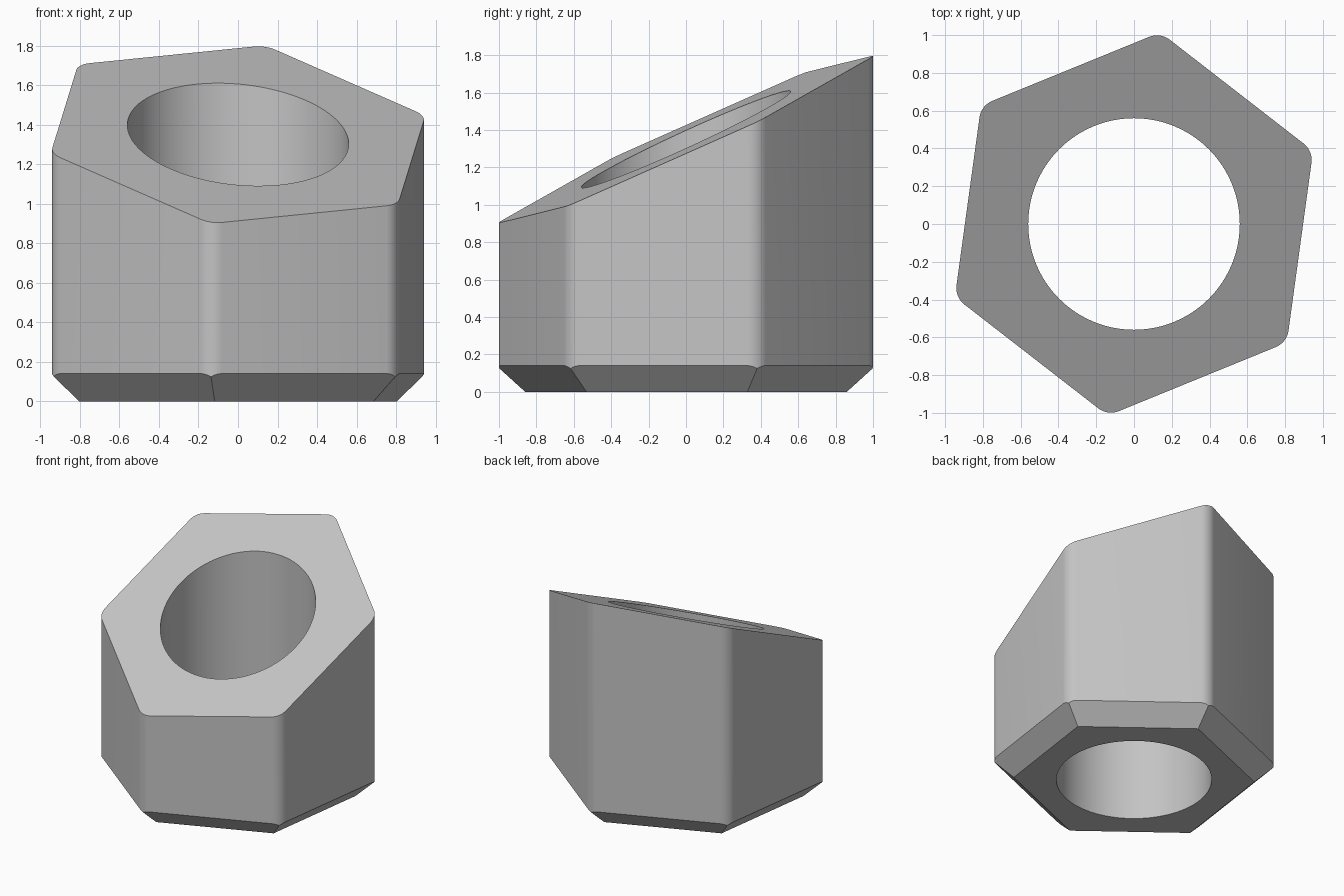
import bpy, bmesh
from math import radians, cos, sin
from mathutils import Vector

cube = bpy.data.objects.get("Cube")
if cube:
    bpy.data.objects.remove(cube, do_unlink=True)

APOTHEM, FILLET, BORE = 0.887, 0.11, 0.56
TURN = radians(22.2)          # direction of the first corner
CHAMFER_H, CHAMFER_IN = 0.14, 0.135
ARC = 8                       # segments in each rounded corner


def direction(a):
    return Vector((cos(a), sin(a), 0))


def trim(bm, point, normal):
    """Cut away everything on the normal's side and cap the opening."""
    geom = bm.verts[:] + bm.edges[:] + bm.faces[:]
    cut = bmesh.ops.bisect_plane(bm, geom=geom, dist=1e-6, plane_co=point,
                                 plane_no=normal.normalized(), clear_outer=True)
    edges = [e for e in cut["geom_cut"] if isinstance(e, bmesh.types.BMEdge)]
    bmesh.ops.holes_fill(bm, edges=edges, sides=0)


# Hexagonal prism with rounded upright corners
bm = bmesh.new()
outline = []
for k in range(6):
    corner = TURN + radians(60 * k)
    centre = direction(corner) * ((APOTHEM - FILLET) / cos(radians(30)))
    for j in range(ARC + 1):
        a = corner + radians(-30 + 60 * j / ARC)
        outline.append(bm.verts.new(centre + direction(a) * FILLET))
base = bm.faces.new(outline)
top = bmesh.ops.extrude_face_region(bm, geom=[base])["geom"]
bmesh.ops.translate(bm, vec=(0, 0, 2.2),
                    verts=[v for v in top if isinstance(v, bmesh.types.BMVert)])
bmesh.ops.recalc_face_normals(bm, faces=bm.faces[:])

# Slanted top
trim(bm, Vector((0, 0, 1.35)), Vector((0.085, -0.456, 1)))

# Flat chamfer under each side
for k in range(6):
    out = direction(TURN + radians(30 + 60 * k))
    trim(bm, out * (APOTHEM - CHAMFER_IN),
         out * CHAMFER_H - Vector((0, 0, CHAMFER_IN)))

bmesh.ops.recalc_face_normals(bm, faces=bm.faces[:])
mesh = bpy.data.meshes.new("hex_sleeve")
bm.to_mesh(mesh)
bm.free()
sleeve = bpy.data.objects.new("hex_sleeve", mesh)
bpy.context.collection.objects.link(sleeve)

# Grey metal
grey = bpy.data.materials.new("plain_grey")
grey.use_nodes = True
grey.diffuse_color = (0.55, 0.55, 0.55, 1)
grey.node_tree.nodes["Principled BSDF"].inputs["Base Color"].default_value = grey.diffuse_color
mesh.materials.append(grey)

# Round bore through the middle
bpy.ops.mesh.primitive_cylinder_add(vertices=96, radius=BORE, depth=4, location=(0, 0, 1))
cutter = bpy.context.object
cutter.name = "bore_cutter"
cutter.hide_render = True
cutter.data.materials.append(grey)
bore = sleeve.modifiers.new("bore", 'BOOLEAN')
bore.operation = 'DIFFERENCE'
bore.solver = 'EXACT'
bore.object = cutter

bpy.ops.object.select_all(action='DESELECT')
sleeve.select_set(True)
bpy.context.view_layer.objects.active = sleeve
bpy.ops.object.modifier_apply(modifier=bore.name)
bpy.data.objects.remove(cutter, do_unlink=True)

# Smooth rounds, crisp edges
bpy.ops.object.shade_smooth_by_angle(angle=radians(25))
